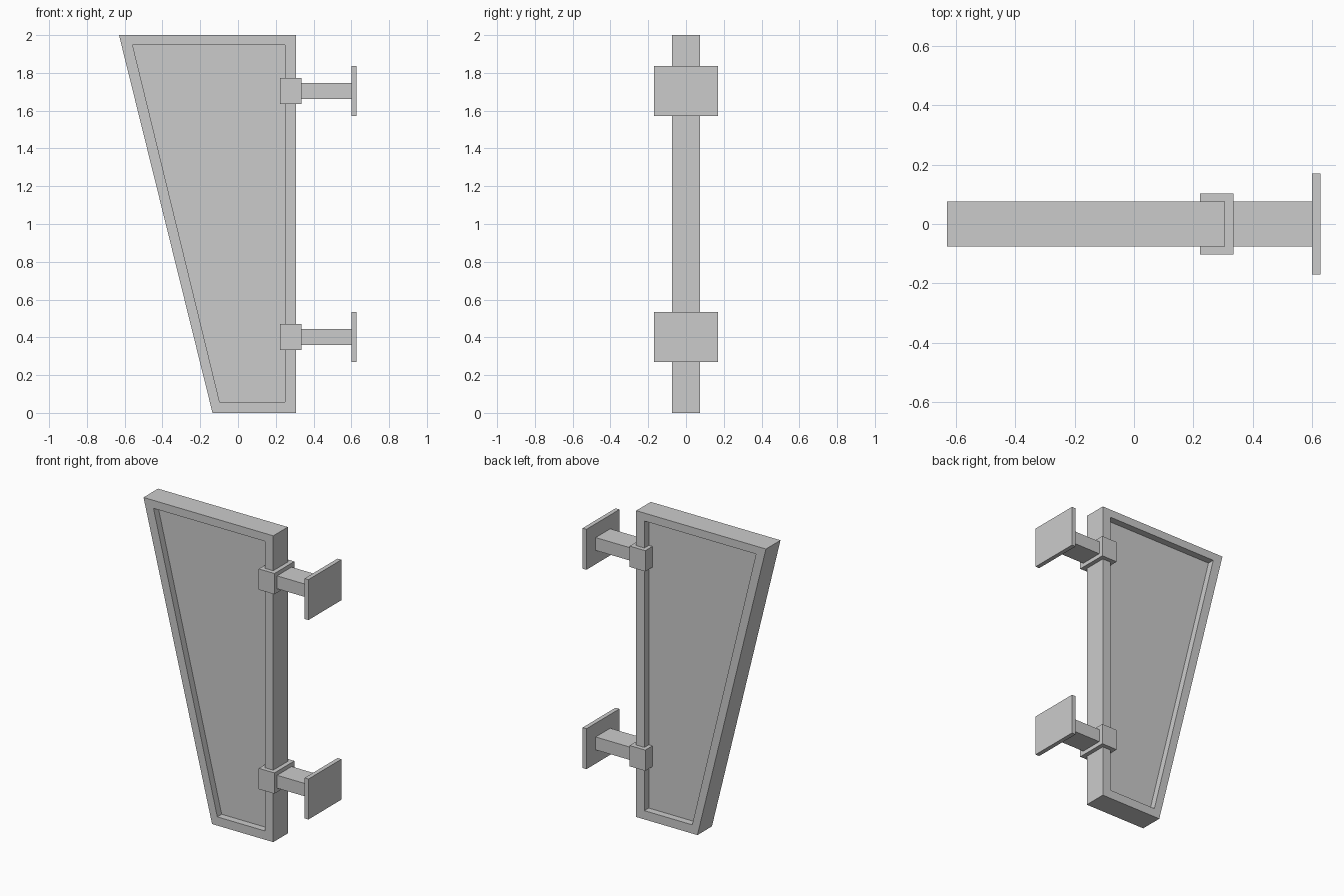
import bpy, bmesh
from mathutils import Vector

if "Cube" in bpy.data.objects:
    bpy.data.objects.remove(bpy.data.objects["Cube"])


def make_object(name, bm):
    bmesh.ops.recalc_face_normals(bm, faces=bm.faces)
    mesh = bpy.data.meshes.new(name)
    bm.to_mesh(mesh)
    bm.free()
    obj = bpy.data.objects.new(name, mesh)
    bpy.context.collection.objects.link(obj)
    return obj


def box(name, x0, x1, half_y, z_mid, half_z):
    bm = bmesh.new()
    bmesh.ops.create_cube(bm, size=1)
    bmesh.ops.scale(bm, verts=bm.verts, vec=(x1 - x0, 2 * half_y, 2 * half_z))
    bmesh.ops.translate(bm, verts=bm.verts, vec=((x0 + x1) / 2, 0, z_mid))
    return make_object(name, bm)


def extruded(name, faces, half_y):
    """Extrude flat XZ faces through the depth of the sign."""
    bm = bmesh.new()
    for pts in faces:
        bm.faces.new([bm.verts.new((x, -half_y, z)) for x, z in pts])
    bmesh.ops.remove_doubles(bm, verts=bm.verts, dist=1e-5)
    ext = bmesh.ops.extrude_face_region(bm, geom=bm.faces[:], use_keep_orig=True)
    moved = [g for g in ext["geom"] if isinstance(g, bmesh.types.BMVert)]
    bmesh.ops.translate(bm, verts=moved, vec=Vector((0, 2 * half_y, 0)))
    return make_object(name, bm)


outer = [(-0.135, 0), (0.307, 0), (0.307, 2), (-0.63, 2)]
inner = [(-0.097, 0.057), (0.248, 0.057), (0.248, 1.948), (-0.558, 1.948)]

# Tapered border frame with mitred corners
ring = [(outer[i], outer[(i + 1) % 4], inner[(i + 1) % 4], inner[i]) for i in range(4)]
extruded("sign_frame", ring, 0.075)

# Recessed panel
extruded("sign_panel", [inner], 0.03)

# Two wall brackets: clamp, arm and mounting plate
for label, z in (("lower", 0.402), ("upper", 1.704)):
    box(label + "_clamp", 0.222, 0.335, 0.103, z, 0.068)
    box(label + "_arm", 0.32, 0.605, 0.075, z, 0.042)
    box(label + "_wall_plate", 0.6, 0.628, 0.17, z, 0.132)
